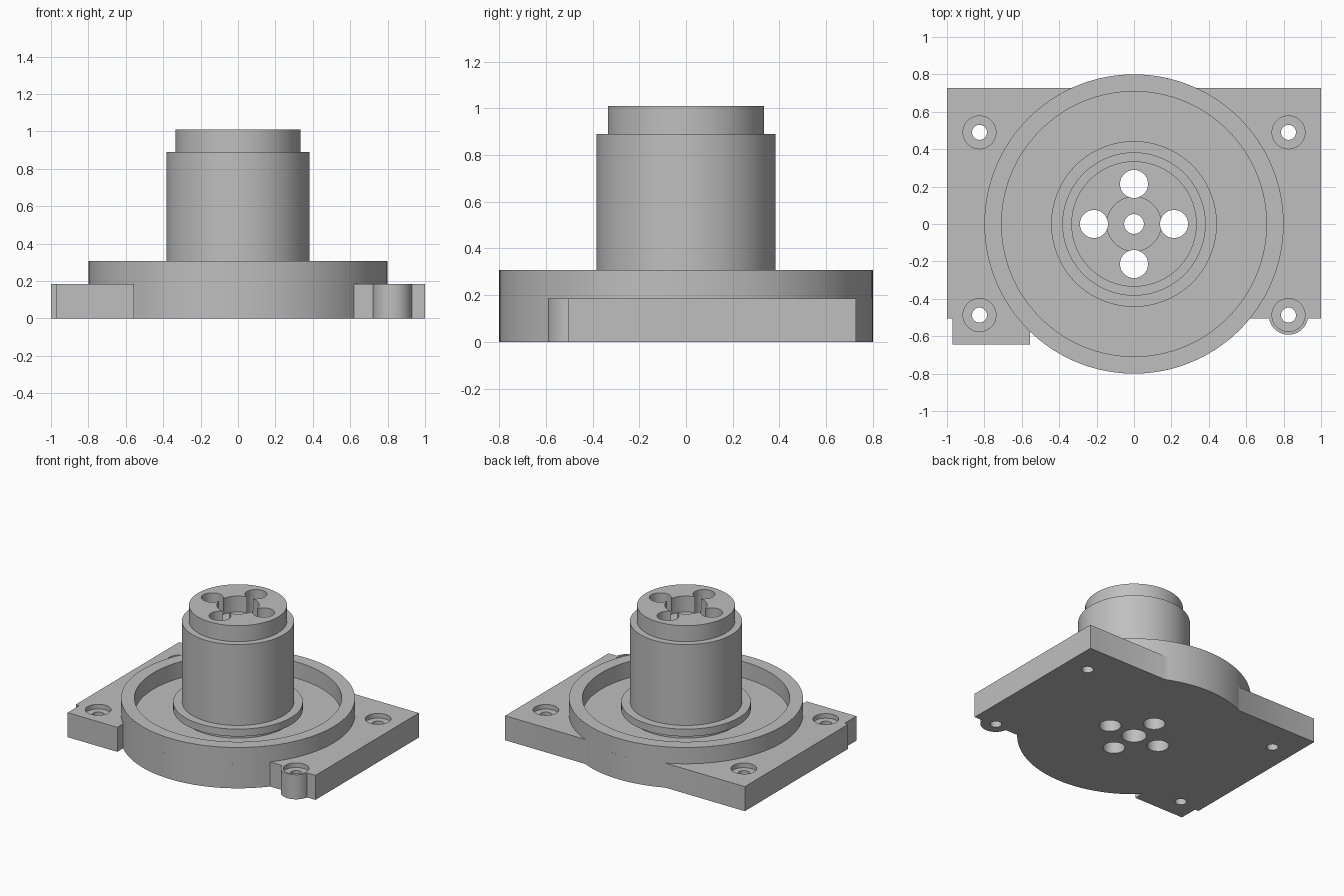
import bpy, bmesh, math

if "Cube" in bpy.data.objects:
    bpy.data.objects.remove(bpy.data.objects["Cube"])

grey = bpy.data.materials.new("machined grey")
grey.diffuse_color = (0.52, 0.52, 0.52, 1)
grey.use_nodes = True
grey.node_tree.nodes["Principled BSDF"].inputs["Base Color"].default_value = grey.diffuse_color

PLATE_TOP = 0.185
DISC_R = 0.8
BACK, FRONT = 0.727, -0.505
BOLT_X, BOLT_BACK, BOLT_FRONT = 0.826, 0.49, -0.487


def finish(name, bm):
    bmesh.ops.recalc_face_normals(bm, faces=bm.faces)
    mesh = bpy.data.meshes.new(name)
    bm.to_mesh(mesh)
    bm.free()
    mesh.materials.append(grey)
    obj = bpy.data.objects.new(name, mesh)
    bpy.context.collection.objects.link(obj)
    return obj


def select(obj):
    bpy.ops.object.select_all(action='DESELECT')
    obj.select_set(True)
    bpy.context.view_layer.objects.active = obj


def arc(cx, cy, r, a0, a1, n):
    return [(cx + r * math.cos(a0 + (a1 - a0) * i / n),
             cy + r * math.sin(a0 + (a1 - a0) * i / n)) for i in range(n + 1)]


def lathe(name, profile, closed=False, steps=128):
    bm = bmesh.new()
    verts = [bm.verts.new((r, 0, z)) for r, z in profile]
    edges = [bm.edges.new(p) for p in zip(verts, verts[1:])]
    if closed:
        edges.append(bm.edges.new((verts[-1], verts[0])))
    bmesh.ops.spin(bm, geom=verts + edges, cent=(0, 0, 0), axis=(0, 0, 1),
                   angle=math.tau, steps=steps)
    bmesh.ops.remove_doubles(bm, verts=bm.verts, dist=1e-4)
    return finish(name, bm)


def drill(targets, x, y, r, z0, z1):
    bm = bmesh.new()
    bmesh.ops.create_cone(bm, cap_ends=True, segments=48, radius1=r, radius2=r, depth=z1 - z0)
    bmesh.ops.translate(bm, verts=bm.verts, vec=(x, y, (z0 + z1) / 2))
    cutter = finish("drill", bm)
    cutter.hide_render = True
    for obj in targets:
        select(obj)
        mod = obj.modifiers.new("hole", 'BOOLEAN')
        mod.operation, mod.solver, mod.object = 'DIFFERENCE', 'EXACT', cutter
        bpy.ops.object.modifier_apply(modifier=mod.name)
    bpy.data.objects.remove(cutter)


# Mounting plate: rectangle with round bulges, front corner tab and bolt boss
a_back = math.asin(BACK / DISC_R)
tab_x = 0.556
a_tab = math.pi + math.acos(tab_x / DISC_R)
a_right = math.tau + math.asin(FRONT / DISC_R)
boss_r = 0.105
a_boss = math.asin((BOLT_FRONT - FRONT) / boss_r)
outline = [(1, FRONT), (1, BACK)]
outline += arc(0, 0, DISC_R, a_back, math.pi - a_back, 24)
outline += [(-1, BACK), (-1, FRONT), (-0.97, FRONT), (-0.97, -0.645), (-tab_x, -0.645)]
outline += arc(0, 0, DISC_R, a_tab, a_right, 40)
outline += arc(BOLT_X, BOLT_FRONT, boss_r, math.pi + a_boss, math.tau - a_boss, 24)
bm = bmesh.new()
face = bm.faces.new([bm.verts.new((x, y, 0)) for x, y in outline])
top = bmesh.ops.extrude_face_region(bm, geom=[face])["geom"]
bmesh.ops.translate(bm, verts=[v for v in top if isinstance(v, bmesh.types.BMVert)],
                    vec=(0, 0, PLATE_TOP))
plate = finish("mounting_plate", bm)

# Raised round rim on the plate
rim = lathe("rim", [(DISC_R, PLATE_TOP), (DISC_R, 0.308), (0.708, 0.308), (0.708, PLATE_TOP)],
            closed=True)

# Stepped post with a flange at its foot
post = lathe("post", [(0, PLATE_TOP), (0.385, PLATE_TOP), (0.385, 0.225), (0.443, 0.225),
                      (0.443, 0.28), (0.383, 0.28), (0.383, 0.89), (0.335, 0.89),
                      (0.335, 1.01), (0, 1.01)])

# Bolt holes with shallow counterbores
for x in (-BOLT_X, BOLT_X):
    for y in (BOLT_FRONT, BOLT_BACK):
        drill([plate], x, y, 0.04, -0.1, 0.3)
        drill([plate], x, y, 0.088, PLATE_TOP - 0.035, 0.3)

# Four passages through the post, and a stepped centre bore
for i in range(4):
    a = i * math.pi / 2
    drill([plate, post], 0.214 * math.cos(a), 0.214 * math.sin(a), 0.075, -0.1, 1.1)
drill([plate, post], 0, 0, 0.053, -0.1, 1.1)
drill([plate, post], 0, 0, 0.085, -0.1, 0.8)
drill([post], 0, 0, 0.145, 0.89, 1.1)

for obj in (plate, rim, post):
    select(obj)
    bpy.ops.object.shade_smooth_by_angle(angle=math.radians(30))
